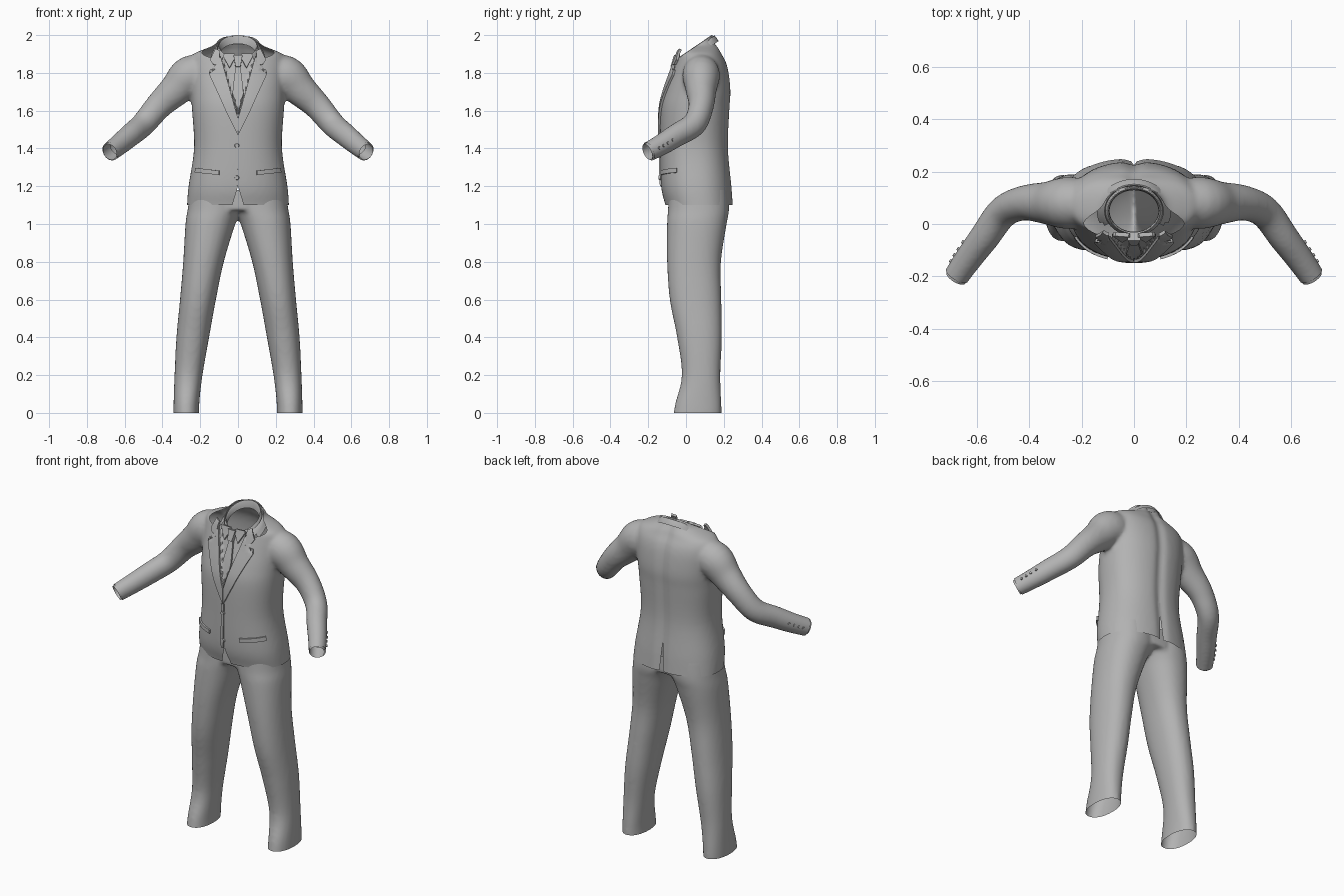
import bpy, bmesh, math
from mathutils import Vector, Matrix
from mathutils.bvhtree import BVHTree

if "Cube" in bpy.data.objects:
    bpy.data.objects.remove(bpy.data.objects["Cube"])

cloth = bpy.data.materials.new("grey_cloth")
cloth.diffuse_color = (0.45, 0.45, 0.45, 1)
cloth.use_nodes = True
cloth.node_tree.nodes["Principled BSDF"].inputs["Base Color"].default_value = cloth.diffuse_color


def finish(name, bm, angle=45):
    bmesh.ops.recalc_face_normals(bm, faces=bm.faces)
    me = bpy.data.meshes.new(name)
    bm.to_mesh(me)
    bm.free()
    ob = bpy.data.objects.new(name, me)
    bpy.context.collection.objects.link(ob)
    me.materials.append(cloth)
    select(ob)
    bpy.ops.object.shade_smooth_by_angle(angle=math.radians(angle))
    return ob


def select(ob):
    bpy.ops.object.select_all(action='DESELECT')
    ob.select_set(True)
    bpy.context.view_layer.objects.active = ob


def dense(rows, steps=5):
    """Smooth spline through rows of numbers."""
    out = []
    for i in range(len(rows) - 1):
        a, b, c, d = (rows[max(0, min(len(rows) - 1, i + k))] for k in (-1, 0, 1, 2))
        for s in range(steps):
            t = s / steps
            out.append([0.5 * (2 * q + (r - p) * t + (2 * p - 5 * q + 4 * r - w) * t * t
                               + (3 * q - p - 3 * r + w) * t ** 3) for p, q, r, w in zip(a, b, c, d)])
    return out + [list(rows[-1])]


def loft(bm, rings, caps=True):
    vs = [[bm.verts.new(p) for p in r] for r in rings]
    n = len(vs[0])
    for a, b in zip(vs, vs[1:]):
        for i in range(n):
            bm.faces.new((a[i], a[(i + 1) % n], b[(i + 1) % n], b[i]))
    if caps:
        bm.faces.new(vs[0][::-1])
        bm.faces.new(vs[-1])


def level_ring(z, x0, x1, y0, y1, e=2.0, n=48):
    """Horizontal superellipse inside the given bounds."""
    cx, cy, hx, hy = (x0 + x1) / 2, (y0 + y1) / 2, (x1 - x0) / 2, (y1 - y0) / 2
    def f(v):
        return math.copysign(abs(v) ** (2 / e), v)
    return [(cx + hx * f(math.cos(2 * math.pi * i / n)), cy + hy * f(math.sin(2 * math.pi * i / n)), z)
            for i in range(n)]


def tube_rings(path, side, n=32):
    """Round rings along a path of x, y, z, radius rows."""
    pts = [Vector((p[0] * side, p[1], p[2])) for p in path]
    rings = []
    for i, p in enumerate(pts):
        d = (pts[min(i + 1, len(pts) - 1)] - pts[max(i - 1, 0)]).normalized()
        u = d.cross(Vector((0, 0, 1))).normalized()
        w = u.cross(d)
        r = path[i][3]
        rings.append([p + u * (0.93 * r * math.cos(2 * math.pi * k / n)) + w * (r * math.sin(2 * math.pi * k / n))
                      for k in range(n)])
    return rings


def fuse(bm, voxel, smooth):
    """Merge overlapping solids into one smooth skin."""
    ob = finish("skin", bm)
    m = ob.modifiers.new("fuse", 'REMESH')
    m.mode, m.voxel_size = 'VOXEL', voxel
    m = ob.modifiers.new("soften", 'SMOOTH')
    m.factor, m.iterations = 0.5, smooth
    for m in list(ob.modifiers):
        bpy.ops.object.modifier_apply(modifier=m.name)
    out = bmesh.new()
    out.from_mesh(ob.data)
    bpy.data.objects.remove(ob)
    return out


def cut(bm, point, normal, faces=None, clear=True):
    fs = list(bm.faces) if faces is None else faces
    geom = fs + list({e for f in fs for e in f.edges}) + list({v for f in fs for v in f.verts})
    bmesh.ops.bisect_plane(bm, geom=geom, plane_co=point, plane_no=normal, clear_outer=clear)


def wedge(bm, z0, slope, front):
    """Cut clean V edges and return the faces between them."""
    def near():
        out = []
        for f in bm.faces:
            c = f.calc_center_median()
            if (c.y < 0.03 if front else c.y > 0.1) and abs(c.x) < 0.16 and slope * (c.z - z0) > -0.03:
                out.append(f)
        return out
    for s in (1, -1):
        cut(bm, (0, 0, z0), (s, 0, -slope), near(), False)
    return [f for f in near()
            if abs(f.calc_center_median().x) < slope * (f.calc_center_median().z - z0)]


# Jacket: torso and two sleeves fused: z, half width, front y, back y
torso = [(1.04, .272, -.10, .255), (1.1, .27, -.11, .25), (1.2, .262, -.132, .243), (1.4, .233, -.137, .225),
         (1.6, .243, -.135, .232), (1.7, .248, -.115, .238), (1.8, .252, -.082, .228), (1.86, .25, -.062, .212),
         (1.9, .235, -.05, .19), (1.925, .18, -.045, .178), (1.945, .13, -.04, .165), (1.965, .112, -.035, .152),
         (2.0, .11, -.03, .14)]
sleeve = [(.14, .08, 1.8, .09), (.25, .08, 1.785, .107), (.33, .08, 1.71, .088), (.42, .08, 1.625, .072),
          (.5, .045, 1.53, .066), (.57, -.05, 1.47, .062), (.63, -.13, 1.42, .057), (.685, -.21, 1.377, .052),
          (.72, -.265, 1.35, .052)]
bm = bmesh.new()
loft(bm, [level_ring(z, -h, h, a, b, 2.3) for z, h, a, b in dense(torso)])
for s in (1, -1):
    loft(bm, tube_rings(dense(sleeve), s))
bm = fuse(bm, 0.011, 8)
for s in (1, -1):
    cut(bm, (s * .675, -.197, 1.385), (s * .075, -.12, -.055))
cut(bm, (0, 0, 1.1), (0, 0, -1))
for v in bm.verts:                                   # centre back crease
    if v.co.y > 0.1:
        v.co.y -= 0.012 * math.exp(-(v.co.x / 0.03) ** 2)
opening = wedge(bm, 1.56, .27, True)                 # recessed shirt front
for v in {v for f in opening for v in f.verts}:
    if abs(v.co.x) < .27 * (v.co.z - 1.56) - .001:
        v.co.y += 0.014
for z0, slope, front in ((1.2, -.3, True), (1.27, -.07, False)):   # front notch, back vent
    bmesh.ops.delete(bm, geom=wedge(bm, z0, slope, front), context='FACES')
bm.normal_update()
skin = BVHTree.FromBMesh(bm)
cut(bm, (0, .05, 1.94), (0, -.68, 1))                # neck hole
hole = [f for f in bm.faces for c in [f.calc_center_median()]
        if c.z > 1.84 and (c.x / .1) ** 2 + ((c.y - .05) / .085) ** 2 < 1]
bmesh.ops.delete(bm, geom=hole, context='FACES')
finish("jacket", bm, 60)

# Trousers: z, inner x, outer x, front y, back y
leg = [(-.04, .205, .342, -.072, .187), (.05, .205, .341, -.057, .187), (.2, .188, .336, -.022, .182),
       (.4, .153, .326, -.047, .19), (.6, .117, .307, -.086, .187), (.8, .075, .29, -.1, .185),
       (1.0, .014, .278, -.1, .215), (1.08, -.02, .266, -.095, .228), (1.2, -.02, .25, -.09, .22)]
bm = bmesh.new()
for s in (1, -1):
    loft(bm, [level_ring(z, *sorted((s * a, s * b)), c, d, 2.2) for z, a, b, c, d in dense(leg)])
loft(bm, [level_ring(z, -h, h, -.09, .222, 2.3) for z, h in ((1.07, .2), (1.1, .25), (1.2, .25))])
bm = fuse(bm, 0.011, 8)
cut(bm, (0, 0, 0), (0, 0, -1))
cut(bm, (0, 0, 1.18), (0, 0, 1))
finish("trousers", bm, 60)


def front_y(x, z):
    hit = skin.ray_cast(Vector((x, -1, z)), Vector((0, 1, 0)))[0]
    return hit.y if hit and hit.y < 0.06 else -.04


def plate(name, outline, thick=0.012, side=1):
    """Thin cloth piece laid on the front of the jacket."""
    bm = bmesh.new()
    bm.faces.new([bm.verts.new((x * side, 0, z)) for x, z in outline])
    bmesh.ops.triangulate(bm, faces=bm.faces)
    for i in range(-15, 16):
        cut(bm, (i * .017, 0, 0), (1, 0, 0), clear=False)
    for i in range(60):
        cut(bm, (0, 0, 1.18 + i * .0145), (0, 0, 1), clear=False)
    for v in bm.verts:
        v.co.y = front_y(v.co.x, v.co.z) - thick * 0.35
    ob = finish(name, bm)
    m = ob.modifiers.new("thickness", 'SOLIDIFY')
    m.thickness, m.offset = thick, 0
    bpy.ops.object.modifier_apply(modifier=m.name)
    bpy.ops.object.shade_smooth_by_angle(angle=math.radians(45))


# Lapels, collar ends, pocket flaps, shirt collar points
for s, tag in ((1, "left"), (-1, "right")):
    plate("lapel_" + tag, [(0, 1.47), (.06, 1.59), (.15, 1.79), (.147, 1.815), (.1, 1.83), (.092, 1.89),
                           (.012, 1.6), (0, 1.56)], .014, s)
    plate("collar_end_" + tag, [(.1, 1.838), (.132, 1.845), (.146, 1.868), (.118, 1.925), (.095, 1.915)], .014, s)
    plate("pocket_flap_" + tag, [(.1, 1.26), (.225, 1.272), (.222, 1.297), (.1, 1.282)], .012, s)
    plate("shirt_collar_point_" + tag, [(.012, 1.885), (.045, 1.825), (.08, 1.89), (.07, 1.9), (.02, 1.9)], .016, s)

# Tie and front edge
plate("tie_blade", [(-.012, 1.84), (.012, 1.84), (.03, 1.69), (0, 1.575), (-.03, 1.69)], .014)
plate("tie_knot", [(-.024, 1.892), (.024, 1.892), (.013, 1.83), (-.013, 1.83)], .03)
plate("front_edge", [(-.02, 1.2), (-.004, 1.2), (.004, 1.47), (-.014, 1.47)], .008)


# Neck bands: tilted rings of height, half width, half depth
def tilted(z0, hx, hy, n=48):
    return [(hx * math.cos(a), .05 + hy * math.sin(a), z0 + .68 * hy * math.sin(a))
            for a in (2 * math.pi * i / n for i in range(n))]


bm = bmesh.new()
loft(bm, [tilted(*r) for r in ((1.9, .112, .096), (1.938, .104, .09), (1.942, .1, .086), (1.936, .095, .081),
                               (1.9, .093, .079))], False)
finish("shirt_collar", bm, 60)
bm = bmesh.new()
loft(bm, [tilted(*r) for r in ((1.885, .142, .122), (1.905, .13, .114), (1.928, .117, .102), (1.93, .112, .097),
                               (1.9, .108, .093))], False)
bmesh.ops.delete(bm, geom=[f for f in bm.faces if f.calc_center_median().y < 0], context='FACES')
finish("jacket_collar", bm, 60)


def button(name, point, normal, radius):
    bm = bmesh.new()
    turn = Vector((0, 0, 1)).rotation_difference(normal).to_matrix().to_4x4()
    bmesh.ops.create_cone(bm, cap_ends=True, segments=16, radius1=radius, radius2=radius * .8, depth=.012,
                          matrix=Matrix.Translation(point) @ turn)
    finish(name, bm, 30)


# Front buttons, sleeve buttons, shirt cuffs
for i, z in enumerate((1.415, 1.245)):
    button("front_button_%d" % (i + 1), Vector((-.006, front_y(-.006, z) - .005, z)), Vector((0, -1, 0)), .013)
for s, tag in ((1, "left"), (-1, "right")):
    for i in range(4):
        p = Vector((.605, -.1, 1.44)).lerp(Vector((.655, -.17, 1.4)), i / 3) + Vector((.08, .05, .005))
        loc, nor = skin.find_nearest(Vector((p.x * s, p.y, p.z)))[:2]
        button("sleeve_button_%s_%d" % (tag, i + 1), loc, nor, .008)
    bm = bmesh.new()
    loft(bm, tube_rings([(.64, -.143, 1.412, .047), (.668, -.187, 1.39, .046), (.679, -.205, 1.381, .045),
                         (.676, -.2, 1.384, .038), (.64, -.143, 1.412, .037)][:3], s), False)
    finish("shirt_cuff_" + tag, bm, 60)
